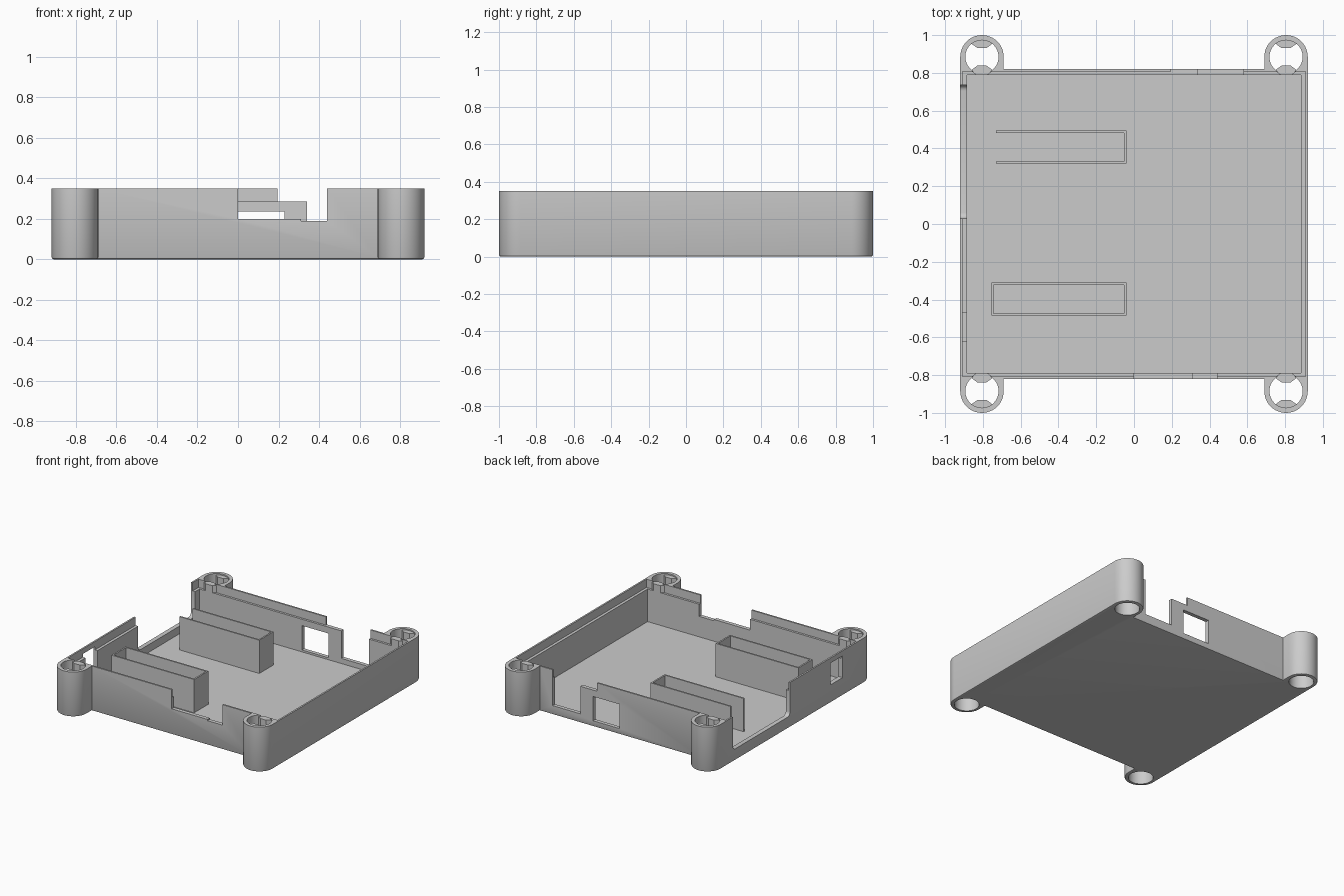
import bpy, bmesh, math

if "Cube" in bpy.data.objects:
    bpy.data.objects.remove(bpy.data.objects["Cube"], do_unlink=True)

grey = bpy.data.materials.new("plain_grey")
grey.use_nodes = True
COLOUR = (0.6, 0.6, 0.6, 1)
grey.diffuse_color = COLOUR
grey.node_tree.nodes["Principled BSDF"].inputs["Base Color"].default_value = COLOUR

HX, HY, H = 0.92, 0.82, 0.35        # outer half sizes and height
IX, IY, FLOOR = 0.885, 0.79, 0.03   # cavity
LEDGE = 0.285                       # height of the lid step
PX, PY, R, HOLE = 0.805, 0.885, 0.115, 0.088


def prism(name, outline, z0, z1, bottom_bevel=0):
    """Extrude a plan outline from z0 to z1."""
    bm = bmesh.new()
    base = bm.faces.new([bm.verts.new((x, y, z0)) for x, y in outline])
    top = bmesh.ops.extrude_face_region(bm, geom=[base])["geom"]
    bmesh.ops.translate(bm, vec=(0, 0, z1 - z0),
                        verts=[v for v in top if isinstance(v, bmesh.types.BMVert)])
    if bottom_bevel:
        rim = [e for e in bm.edges if all(abs(v.co.z - z0) < 1e-5 for v in e.verts)]
        bmesh.ops.bevel(bm, geom=rim, offset=bottom_bevel, segments=2,
                        profile=0.5, affect='EDGES')
    bmesh.ops.recalc_face_normals(bm, faces=bm.faces)
    mesh = bpy.data.meshes.new(name)
    bm.to_mesh(mesh)
    bm.free()
    mesh.materials.append(grey)
    ob = bpy.data.objects.new(name, mesh)
    bpy.context.collection.objects.link(ob)
    return ob


def box(name, x0, x1, y0, y1, z0, z1):
    return prism(name, [(x0, y0), (x1, y0), (x1, y1), (x0, y1)], z0, z1)


def cut(target, cutter):
    """Subtract the cutter, then discard it."""
    cutter.hide_render = True
    mod = target.modifiers.new("cut", 'BOOLEAN')
    mod.operation, mod.solver, mod.object = 'DIFFERENCE', 'EXACT', cutter
    bpy.context.view_layer.objects.active = target
    bpy.ops.object.modifier_apply(modifier=mod.name)
    bpy.data.objects.remove(cutter, do_unlink=True)


def circle(cx, cy, r, start=0, end=2 * math.pi, n=48, closed=True):
    count = n if closed else n + 1
    return [(cx + r * math.cos(start + (end - start) * i / n),
             cy + r * math.sin(start + (end - start) * i / n)) for i in range(count)]


# Tray outline: a rectangle with a rounded screw post at each corner
quarter = circle(PX, PY, R, 0, math.pi, 24, False) + [(PX - R, HY)]
outline = quarter + [(-x, y) for x, y in reversed(quarter)]
outline += [(-x, -y) for x, y in outline]
tray = prism("tray", outline, 0, H, 0.01)

# Cavity and lid step
cut(tray, box("cavity", -IX, IX, -IY, IY, FLOOR, 1))
cut(tray, box("lid_step", -0.907, 0.907, -0.807, 0.807, LEDGE, 1))

# Wall openings
openings = [
    ("front_slot", 0, 0.44, -0.9, -0.7, 0.2, 1),
    ("front_slot_dip", 0.31, 0.44, -0.9, -0.7, 0.19, 1),
    ("back_slot", 0.34, 0.58, 0.7, 0.9, 0.07, 1),
    ("back_low_step", 0.195, 0.34, 0.7, 0.9, LEDGE, 1),
    ("back_window", 0, 0.23, 0.7, 0.9, 0.045, 0.235),
    ("left_window", -1, -0.8, -0.62, -0.47, 0.14, 0.31),
]
for args in openings:
    cut(tray, box(*args))

# Long side opening with rounded lower corners
side = box("side_slot", -1, -0.8, 0.03, 0.735, 0.09, 1)
bm = bmesh.new()
bm.from_mesh(side.data)
low = [e for e in bm.edges if all(v.co.z < 0.1 for v in e.verts)
       and abs(e.verts[0].co.y - e.verts[1].co.y) < 1e-5]
bmesh.ops.bevel(bm, geom=low, offset=0.03, segments=4, profile=0.5, affect='EDGES')
bm.to_mesh(side.data)
bm.free()
cut(tray, side)

# Screw holes with a pair of gripping tabs in each
for sx in (-1, 1):
    for sy in (-1, 1):
        cx, cy = sx * PX, sy * PY
        cut(tray, prism("screw_hole", circle(cx, cy, HOLE), -0.1, 1))
        for side_sign in (-1, 1):
            tab = [(-0.06, 0.073), (-0.025, 0.047), (0.025, 0.047),
                   (0.06, 0.073), (0.03, 0.095), (-0.03, 0.095)]
            prism("screw_tab", [(cx + x, cy + side_sign * y) for x, y in tab],
                  0.1, H - 0.01)

# Hollow upright holders on the floor
T, TOP, Z0 = 0.012, 0.29, FLOOR - 0.01
for label, x0, x1, y0, y1, closed in (("front_holder", -0.755, -0.04, -0.485, -0.31, True),
                                      ("back_holder", -0.73, -0.04, 0.32, 0.495, False)):
    loop = [(x0, y0), (x1, y0), (x1, y1), (x0, y1)]
    holder = prism(label, loop, Z0, TOP)
    left = x0 + T if closed else x0 - T
    cut(holder, box("holder_gap", left, x1 - T, y0 + T, y1 - T, Z0 - 1, 1))

# Smooth the round posts, keep edges sharp
bpy.ops.object.select_all(action='DESELECT')
tray.select_set(True)
bpy.context.view_layer.objects.active = tray
bpy.ops.object.shade_smooth_by_angle(angle=math.radians(30))
